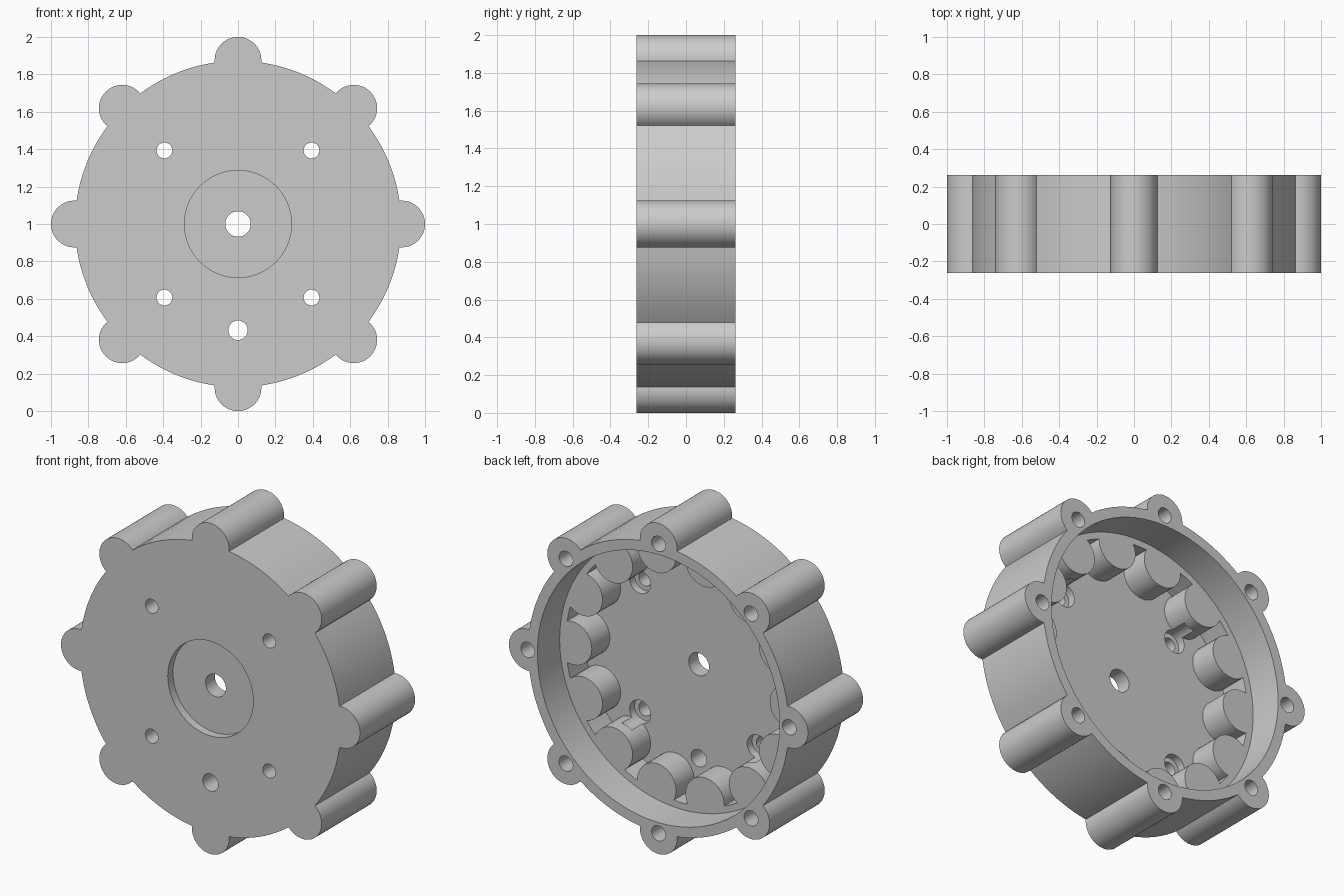
import bpy
import bmesh
from math import acos, atan2, cos, pi, sin, tau

cube = bpy.data.objects.get("Cube")
if cube:
    bpy.data.objects.remove(cube, do_unlink=True)

FRONT, BACK, CENTRE_Z = -0.263, 0.263, 1.0
FLOOR, STEP = -0.123, 0.05      # inside floor and the ledge above the ring of pins

grey = bpy.data.materials.new("grey")
grey.use_nodes = True
grey.diffuse_color = (0.6, 0.6, 0.6, 1)
grey.node_tree.nodes["Principled BSDF"].inputs["Base Color"].default_value = (0.6, 0.6, 0.6, 1)


def circle(radius, x=0, z=0, segments=48):
    return [(x + radius * cos(tau * i / segments), z + radius * sin(tau * i / segments))
            for i in range(segments)]


def scalloped(rim, count, distance, radius, side, arc_steps, rim_steps):
    """Circle of radius rim with round lobes, outward (side 1) or inward (side -1)."""
    reach = acos(side * (rim ** 2 - distance ** 2 - radius ** 2) / (2 * distance * radius))
    half = atan2(radius * sin(reach), distance + side * radius * cos(reach))
    points = []
    for i in range(count):
        middle = tau * i / count
        for j in range(arc_steps + 1):
            a = reach * (2 * j / arc_steps - 1)
            u, v = distance + side * radius * cos(a), radius * sin(a)
            points.append((u * cos(middle) - v * sin(middle), u * sin(middle) + v * cos(middle)))
        gap = tau / count - 2 * half
        for j in range(1, rim_steps):
            a = middle + half + gap * j / rim_steps
            points.append((rim * cos(a), rim * sin(a)))
    return points


def prisms(name, outlines, y0, y1):
    """One object holding each outline extruded from y0 to y1."""
    bm = bmesh.new()
    for outline in outlines:
        face = bm.faces.new([bm.verts.new((x, y0, z + CENTRE_Z)) for x, z in outline])
        moved = bmesh.ops.extrude_face_region(bm, geom=[face])["geom"]
        bmesh.ops.translate(bm, vec=(0, y1 - y0, 0),
                            verts=[g for g in moved if isinstance(g, bmesh.types.BMVert)])
    bmesh.ops.recalc_face_normals(bm, faces=bm.faces)
    mesh = bpy.data.meshes.new(name)
    bm.to_mesh(mesh)
    bm.free()
    mesh.materials.append(grey)
    obj = bpy.data.objects.new(name, mesh)
    bpy.context.collection.objects.link(obj)
    return obj


def cut(target, name, outlines, y0, y1):
    cutter = prisms(name, outlines, y0, y1)
    cutter.hide_render = True
    mod = target.modifiers.new(name, "BOOLEAN")
    mod.operation, mod.solver, mod.object = "DIFFERENCE", "EXACT", cutter
    bpy.context.view_layer.objects.active = target
    bpy.ops.object.modifier_apply(modifier=name)
    bpy.data.objects.remove(cutter, do_unlink=True)


# Drum with eight screw lobes
housing = prisms("ring_housing", [scalloped(0.872, 8, 0.875, 0.125, 1, 24, 10)], FRONT, BACK)

# Open back, then the cavity lined with half-round pins
cut(housing, "back_opening", [circle(0.81, segments=96)], STEP, BACK + 0.1)
cut(housing, "pin_cavity", [scalloped(0.77, 14, 0.725, 0.13, -1, 20, 3)], FLOOR, STEP + 0.1)

# Round recess and shaft hole in the front plate
cut(housing, "front_recess", [circle(0.286, segments=72)], FRONT - 0.1, FRONT + 0.05)
cut(housing, "shaft_hole", [circle(0.068)], FRONT - 0.1, FLOOR + 0.1)

# Mounting holes, counterbored from inside, and one plain lower hole
mounts = [(x, z) for x in (-0.393, 0.393) for z in (-0.393, 0.393)]
cut(housing, "mount_holes", [circle(0.042, x, z) for x, z in mounts], FRONT - 0.1, FLOOR + 0.1)
cut(housing, "counterbores", [circle(0.07, x, z) for x, z in mounts], FLOOR - 0.047, FLOOR + 0.1)
cut(housing, "lower_hole", [circle(0.052, 0, -0.568)], FRONT - 0.1, FLOOR + 0.1)

# Blind screw holes in the back of the lobes
screws = [(0.875 * cos(i * pi / 4), 0.875 * sin(i * pi / 4)) for i in range(8)]
cut(housing, "screw_holes", [circle(0.046, x, z, 32) for x, z in screws], BACK - 0.4, BACK + 0.1)

bpy.ops.object.select_all(action="DESELECT")
housing.select_set(True)
bpy.context.view_layer.objects.active = housing
bpy.ops.object.shade_smooth_by_angle(angle=pi / 6)
